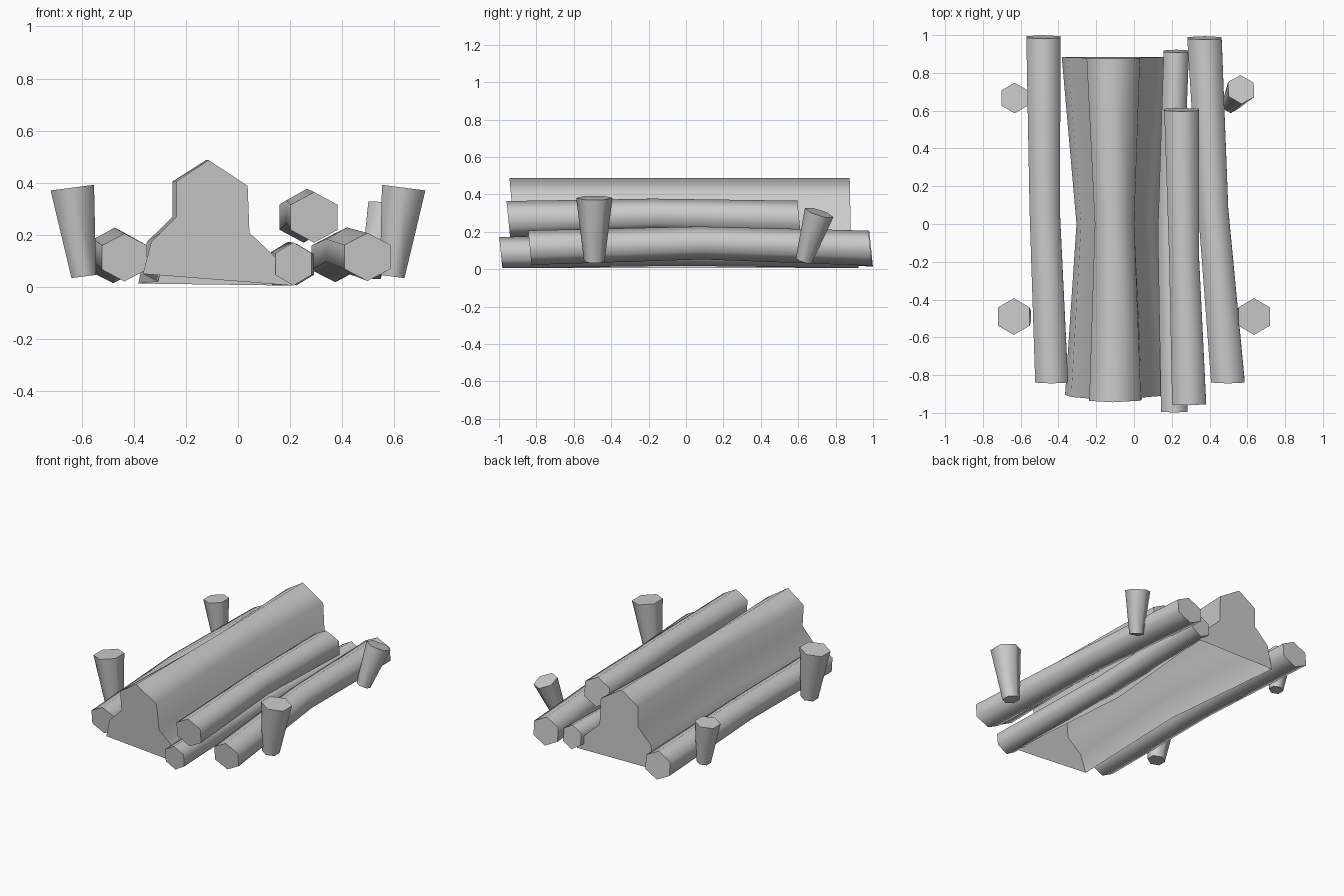
import bpy
import bmesh
import math
from mathutils import Vector

cube = bpy.data.objects.get("Cube")
if cube:
    bpy.data.objects.remove(cube, do_unlink=True)

grey = bpy.data.materials.new("plain_grey")
grey.use_nodes = True
grey.diffuse_color = (0.6, 0.6, 0.6, 1)
grey.node_tree.nodes["Principled BSDF"].inputs["Base Color"].default_value = (0.6, 0.6, 0.6, 1)


def loft(name, rings, closed=True):
    """Skin a list of equal rings; an open loft leaves out the last strip."""
    bm = bmesh.new()
    loops = [[bm.verts.new(p) for p in ring] for ring in rings]
    count = len(loops[0])
    for a, b in zip(loops, loops[1:]):
        for i in range(count if closed else count - 1):
            j = (i + 1) % count
            bm.faces.new((a[i], a[j], b[j], b[i]))
    bm.faces.new(loops[0])
    bm.faces.new(loops[-1])
    bmesh.ops.recalc_face_normals(bm, faces=bm.faces)
    # an open shell needs its direction checked against its middle
    centre = sum((v.co for v in bm.verts), Vector()) / len(bm.verts)
    if sum(f.normal.dot(f.calc_center_median() - centre) for f in bm.faces) < 0:
        bmesh.ops.reverse_faces(bm, faces=bm.faces)
    mesh = bpy.data.meshes.new(name)
    bm.to_mesh(mesh)
    bm.free()
    mesh.materials.append(grey)
    obj = bpy.data.objects.new(name, mesh)
    bpy.context.collection.objects.link(obj)
    bpy.ops.object.select_all(action="DESELECT")
    obj.select_set(True)
    bpy.context.view_layer.objects.active = obj
    bpy.ops.object.shade_smooth_by_angle(angle=math.radians(75))
    return obj


def log(name, stations):
    """Six-sided log along y; each station is x, y, z, half width, half height."""
    rings = []
    for x, y, z, w, h in stations:
        ring = []
        for k in range(6):
            a = math.radians(90 + 60 * k)
            dz = h * math.sin(a)
            ring.append((x + w / 0.866 * math.cos(a), y - 0.1 * dz, z + dz))
        rings.append(ring)
    return loft(name, rings)


def post(name, bottom, top, r_bottom, r_top):
    """Six-sided tapered post, its ends square to its axis."""
    bottom, top = Vector(bottom), Vector(top)
    turn = Vector((0, 0, 1)).rotation_difference(top - bottom)
    rings = []
    for centre, r in ((bottom, r_bottom), (top, r_top)):
        rings.append([centre + turn @ Vector((r * math.sin(k * math.pi / 3),
                                              r * math.cos(k * math.pi / 3), 0))
                      for k in range(6)])
    return loft(name, rings)


# Large split trunk, waisted in the middle and open underneath
AXIS = -0.113
profile = [(0.21, 0.005), (0.148, 0.11), (0.044, 0.208), (0.037, 0.388),
           (AXIS, 0.487), (-0.237, 0.405), (-0.237, 0.269), (-0.333, 0.173),
           (-0.365, 0.05)]


def trunk_ring(y, scale, shift, foot, lean):
    ring = []
    for x, z in profile:
        z = foot if (x, z) == profile[-1] else z
        ring.append((AXIS + shift + (x - AXIS) * scale, y - lean * z, z))
    return ring


loft("split_trunk", [trunk_ring(-0.9, 1, 0, 0.05, 0.09),
                     trunk_ring(0, 0.76, 0, 0.02, 0),
                     trunk_ring(0.885, 1.03, -0.01, 0.013, 0.02)], closed=False)

# Logs lying beside the trunk
log("right_log", [(-0.436, -0.835, 0.113, 0.087, 0.092),
                  (-0.473, 0.08, 0.14, 0.08, 0.088),
                  (-0.479, 0.99, 0.108, 0.091, 0.094)])
log("left_log", [(0.497, -0.835, 0.115, 0.089, 0.092),
                 (0.419, 0.08, 0.14, 0.08, 0.088),
                 (0.373, 0.985, 0.112, 0.091, 0.094)])
log("thin_log", [(0.213, -0.99, 0.088, 0.07, 0.083),
                 (0.19, -0.04, 0.095, 0.064, 0.077),
                 (0.224, 0.915, 0.086, 0.067, 0.08)])
log("upper_log", [(0.292, -0.95, 0.267, 0.09, 0.097),
                  (0.265, -0.17, 0.288, 0.079, 0.089),
                  (0.252, 0.605, 0.268, 0.092, 0.098)])

# Stakes that hold the logs in place
for side, label in ((1, "left"), (-1, "right")):
    post("front_" + label + "_stake", (side * 0.592, -0.49, 0.04),
         (side * 0.636, -0.49, 0.381), 0.055, 0.097)
post("back_right_stake", (-0.6, 0.665, 0.04), (-0.632, 0.667, 0.32), 0.045, 0.081)
post("back_left_stake", (0.51, 0.63, 0.045), (0.567, 0.712, 0.302), 0.045, 0.08)
